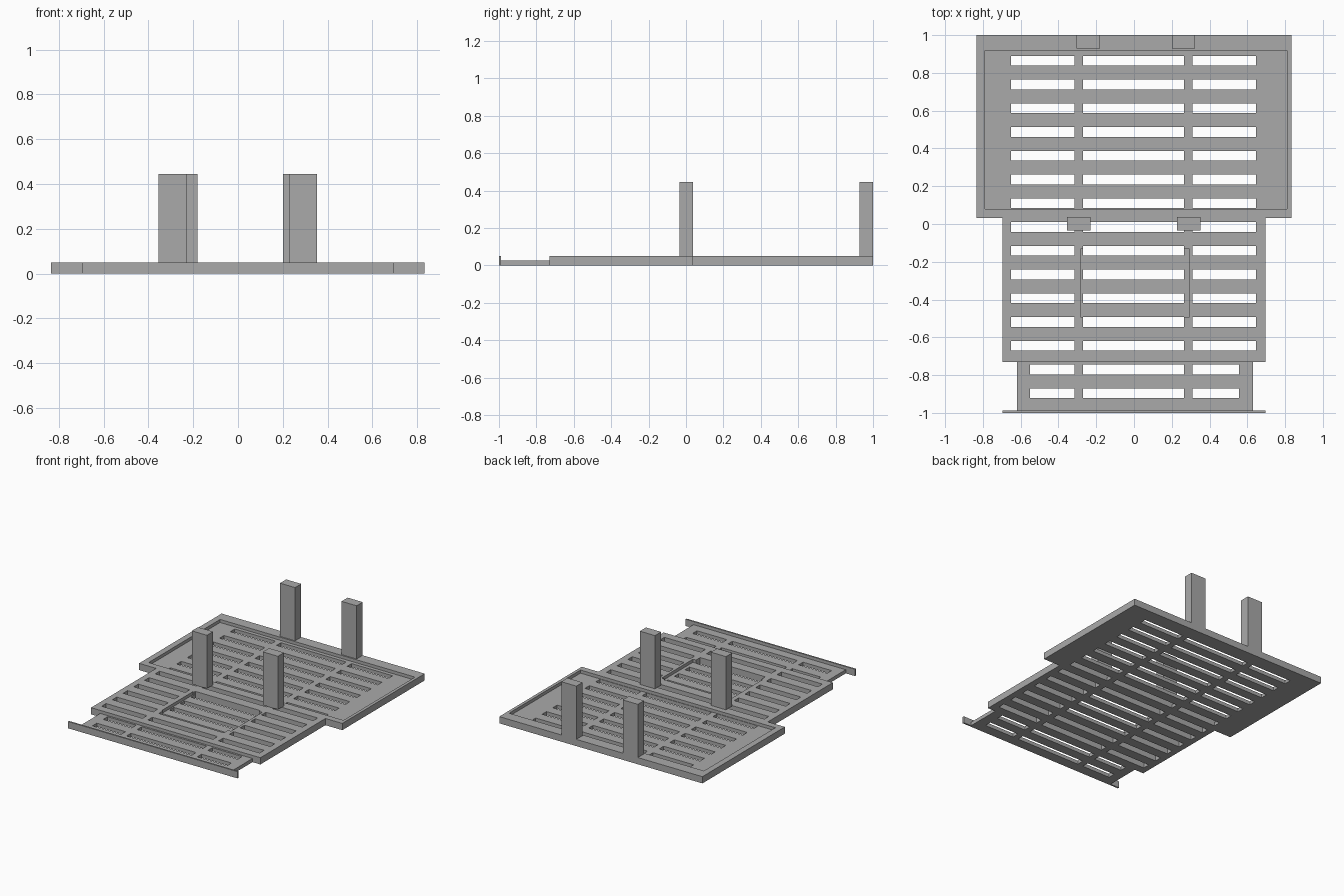
import bpy
import bmesh
from mathutils import Matrix, Vector

if "Cube" in bpy.data.objects:
    bpy.data.objects.remove(bpy.data.objects["Cube"], do_unlink=True)

TOP, FLOOR = 0.05, 0.027      # rim height, recessed floor height

grey = bpy.data.materials.new("mid grey")
grey.use_nodes = True
grey.diffuse_color = (0.4, 0.4, 0.4, 1)
grey.node_tree.nodes["Principled BSDF"].inputs["Base Color"].default_value = grey.diffuse_color


def finish(name, bm):
    bmesh.ops.recalc_face_normals(bm, faces=bm.faces)
    mesh = bpy.data.meshes.new(name)
    bm.to_mesh(mesh)
    bm.free()
    mesh.materials.append(grey)
    obj = bpy.data.objects.new(name, mesh)
    bpy.context.collection.objects.link(obj)
    return obj


def boxes(name, extents):
    """One object holding a box for each (x0, x1, y0, y1, z0, z1)."""
    bm = bmesh.new()
    for x0, x1, y0, y1, z0, z1 in extents:
        centre = Vector((x0 + x1, y0 + y1, z0 + z1)) / 2
        size = Matrix.Diagonal((x1 - x0, y1 - y0, z1 - z0, 1))
        bmesh.ops.create_cube(bm, size=1, matrix=Matrix.Translation(centre) @ size)
    return finish(name, bm)


def cut(obj, cutter):
    mod = obj.modifiers.new("cut", 'BOOLEAN')
    mod.operation, mod.solver, mod.object = 'DIFFERENCE', 'EXACT', cutter
    bpy.context.view_layer.objects.active = obj
    bpy.ops.object.modifier_apply(modifier=mod.name)


# Stepped deck outline, extruded to full thickness
bm = bmesh.new()
outline = [(-0.835, 1), (-0.835, 0.033), (-0.695, 0.033), (-0.695, -0.73),
           (0.695, -0.73), (0.695, 0.033), (0.833, 0.033), (0.833, 1)]
face = bm.faces.new([bm.verts.new((x, y, 0)) for x, y in outline])
side = bmesh.ops.extrude_face_region(bm, geom=[face])
bmesh.ops.translate(bm, vec=(0, 0, TOP),
                    verts=[v for v in side["geom"] if isinstance(v, bmesh.types.BMVert)])
deck = finish("deck", bm)

# Thin front tongue and its upright lip
tongue = boxes("front_tongue", [(-0.62, 0.63, -0.99, -0.73, 0, FLOOR)])
boxes("front_lip", [(-0.695, 0.695, -1, -0.988, 0, TOP)])

# Shallow recesses in the wide and narrow deck areas
recesses = boxes("recess_cutter", [(-0.79, 0.81, 0.08, 0.918, FLOOR, 0.1),
                                   (-0.28, 0.29, -0.495, -0.13, FLOOR, 0.1)])

# Rows of drainage slots, three to a row, shorter on the tongue
slots = []
for row in range(15):
    y = 0.89 - row * 0.1257
    left, right = (-0.65, 0.647) if row < 13 else (-0.55, 0.555)
    for x0, x1 in ((left, -0.315), (-0.27, 0.265), (0.31, right)):
        slots.append((x0, x1, y - 0.052, y, -0.1, 0.2))
slot_cutter = boxes("slot_cutter", slots)

cut(deck, recesses)
cut(deck, slot_cutter)
cut(tongue, slot_cutter)
for helper in (recesses, slot_cutter):
    bpy.data.objects.remove(helper, do_unlink=True)

# Four upright posts
for name, x, y in (("back_right_post", -0.305, 0.928), ("back_left_post", 0.2, 0.928),
                   ("front_right_post", -0.355, -0.034), ("front_left_post", 0.228, -0.034)):
    boxes(name, [(x, x + 0.124, y, y + 0.072, TOP, 0.445)])
